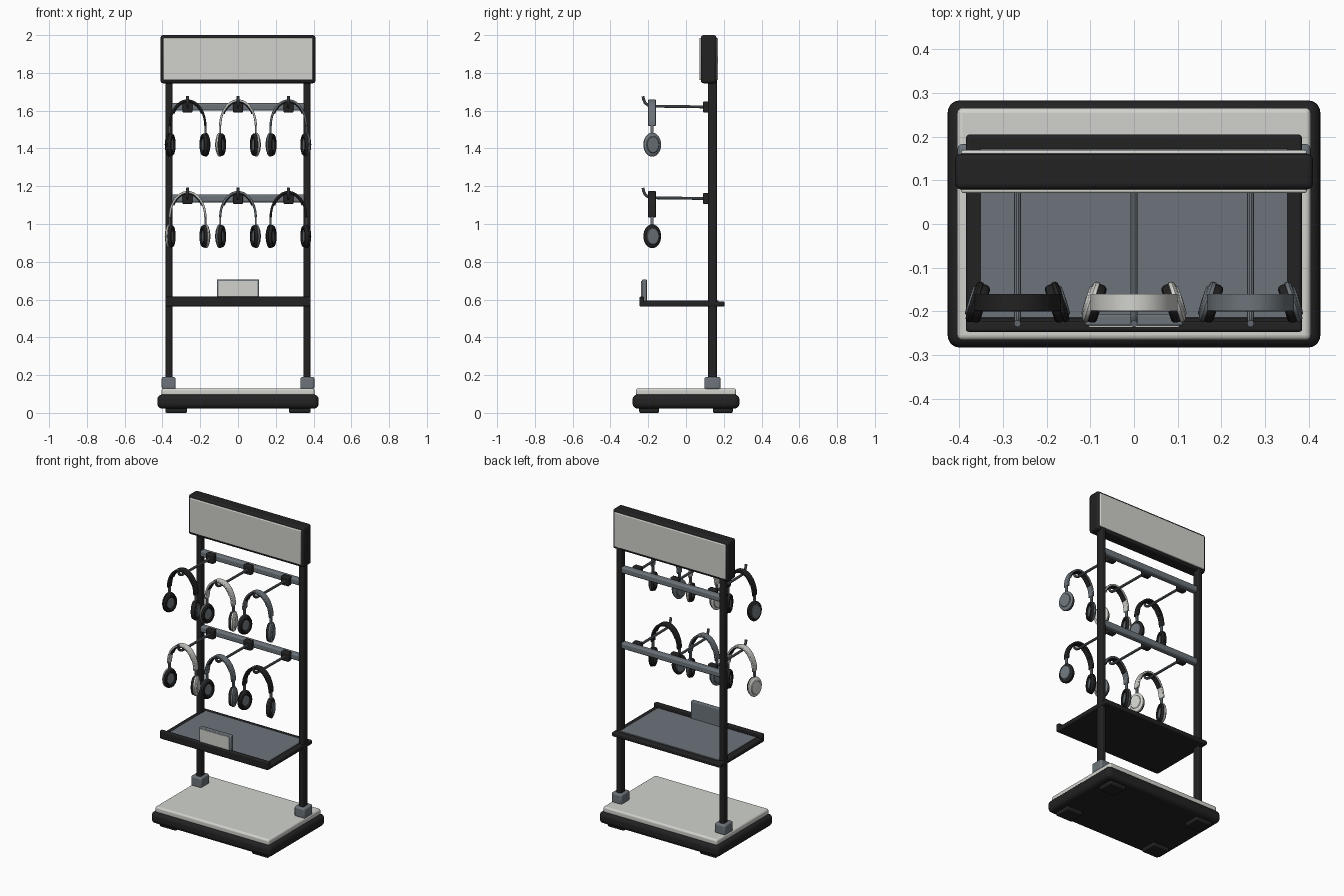
import bpy, bmesh, math
from mathutils import Matrix, Vector

if "Cube" in bpy.data.objects:
    bpy.data.objects.remove(bpy.data.objects["Cube"], do_unlink=True)


def material(name, color):
    m = bpy.data.materials.new(name)
    m.use_nodes = True
    m.diffuse_color = (*color, 1)
    bsdf = m.node_tree.nodes["Principled BSDF"]
    bsdf.inputs["Base Color"].default_value = (*color, 1)
    bsdf.inputs["Roughness"].default_value = 0.6
    return m


BLACK = material("black", (0.016, 0.016, 0.017))
GRAY = material("slate gray", (0.15, 0.175, 0.195))
LIGHT = material("warm light gray", (0.64, 0.65, 0.61))
parts = []


def finish(name, bm, mats, bevel=0, segments=3):
    bmesh.ops.recalc_face_normals(bm, faces=bm.faces)
    mesh = bpy.data.meshes.new(name)
    bm.to_mesh(mesh)
    bm.free()
    for m in mats:
        mesh.materials.append(m)
    ob = bpy.data.objects.new(name, mesh)
    bpy.context.collection.objects.link(ob)
    if bevel:
        mod = ob.modifiers.new("rounded edges", "BEVEL")
        mod.width, mod.segments = bevel, segments
    parts.append(ob)
    return ob


def box(name, x, y, z, mat, bevel=0.004, segments=3):
    """Rounded box from (min, max) ranges."""
    bm = bmesh.new()
    bmesh.ops.create_cube(bm, size=1)
    for v in bm.verts:
        v.co = [(a + b) / 2 + c * (b - a) for c, (a, b) in zip(v.co, (x, y, z))]
    return finish(name, bm, [mat], bevel, segments)


def around(c, half):
    return (c - half, c + half)


def headband(name, x, z, offset, thick, width, start, mat):
    """Arched strap swept along half an ellipse."""
    bm = bmesh.new()
    rings = []
    steps = 28
    for i in range(steps + 1):
        a = math.radians(start + (180 - 2 * start) * i / steps)
        ring = []
        for r, s in ((0, -1), (0, 1), (-thick, 1), (-thick, -1)):
            ring.append(bm.verts.new((x + (0.1 + offset + r) * math.cos(a),
                                      CUP_Y + s * width / 2,
                                      z + (0.14 + offset + r) * math.sin(a))))
        rings.append(ring)
    for a, b in zip(rings, rings[1:]):
        for k in range(4):
            bm.faces.new((a[k], a[k - 1], b[k - 1], b[k]))
    bm.faces.new(rings[0])
    bm.faces.new(rings[-1])
    return finish(name, bm, [mat], 0.003, 2)


# Ear cup outline: axial position, radius factor, material slot up to next ring
CUP = [(-.011, 0.02, 1), (-.011, .55, 0), (-.018, .64, 0), (-.020, .75, 0),
       (-.017, .88, 0), (-.010, .94, 0), (-.001, .94, 2), (0, 1, 2),
       (.008, 1, 2), (.013, .9, 2), (.015, .72, 3), (.019, .66, 3), (.020, 0.02, 3)]


def ear_cup(name, x, z, side, shell, cap):
    bm = bmesh.new()
    n = 28
    turn = Matrix.Rotation(math.radians(18 * side), 3, "Z")
    rings = []
    for t, r, _ in CUP:
        ring = []
        for k in range(n):
            a = math.tau * k / n
            p = turn @ Vector((t * side, .048 * r * math.cos(a), .063 * r * math.sin(a)))
            ring.append(bm.verts.new(p + Vector((x, CUP_Y, z))))
        rings.append(ring)
    for (a, b), row in zip(zip(rings, rings[1:]), CUP):
        for k in range(n):
            bm.faces.new((a[k], a[k - 1], b[k - 1], b[k])).material_index = row[2]
    bm.faces.new(rings[0]).material_index = 1
    bm.faces.new(rings[-1]).material_index = 3
    return finish(name, bm, [BLACK, GRAY, shell, cap])


def hook(name, x, z):
    curve = bpy.data.curves.new(name, "CURVE")
    curve.dimensions = "3D"
    curve.bevel_depth = 0.008
    curve.bevel_resolution = 3
    curve.use_fill_caps = True
    path = [(.1, 0), (-.185, .004), (-.203, .010), (-.217, .022), (-.224, .038), (-.228, .056)]
    spline = curve.splines.new("POLY")
    spline.points.add(len(path) - 1)
    for point, (y, h) in zip(spline.points, path):
        point.co = (x, y, z + h, 1)
    curve.materials.append(GRAY)
    ob = bpy.data.objects.new(name, curve)
    bpy.context.collection.objects.link(ob)
    bpy.ops.object.select_all(action="DESELECT")
    ob.select_set(True)
    bpy.context.view_layer.objects.active = ob
    bpy.ops.object.convert(target="MESH")
    parts.append(bpy.context.view_layer.objects.active)


CUP_Y = -0.18
POST_X, POST_Y = 0.365, 0.14

# Base with deck and feet
box("base", (-.427, .427), (-.283, .283), (.022, .098), BLACK, .028, 5)
box("base_deck", (-.405, .405), (-.266, .266), (.09, .13), LIGHT, .012, 4)
for sx, side in ((-1, "right"), (1, "left")):
    for sy, end in ((-1, "front"), (1, "back")):
        box(f"{end}_{side}_foot", around(sx * .327, .058), around(sy * .195, .053),
            (0, .04), BLACK, .008)
    # Upright posts and their sockets
    box(f"{side}_post", around(sx * POST_X, .0175), around(POST_Y, .024), (.12, 1.77), BLACK, .01, 4)
    box(f"{side}_post_socket", around(sx * .367, .037), around(POST_Y, .043), (.125, .19), GRAY, .01)

# Sign
box("sign_frame", (-.41, .41), (.079, .161), (1.745, 2), BLACK, .014, 4)
box("front_sign_panel", (-.396, .396), (.071, .09), (1.762, 1.985), LIGHT, .005)
box("back_sign_panel", (-.396, .396), (.15, .169), (1.762, 1.985), LIGHT, .005)

# Shelf with mat, front lip and card
box("shelf", (-.385, .385), (-.245, .205), (.562, .59), BLACK, .008)
box("shelf_mat", (-.352, .352), (-.215, .172), (.586, .595), GRAY, .002)
box("shelf_front_lip", (-.385, .385), (-.247, -.222), (.565, .615), BLACK, .006)
box("card_holder", (-.112, .112), (-.233, -.207), (.59, .706), GRAY, .005)
box("card_face", (-.104, .104), (-.237, -.23), (.605, .699), LIGHT, .002)

# Display rows: rail, hooks and headphones
rows = (("upper", 1.62, (BLACK, LIGHT, GRAY)), ("lower", 1.135, (LIGHT, GRAY, BLACK)))
for row, z, colors in rows:
    box(f"{row}_rail", (-.355, .355), (.118, .158), around(z, .02), GRAY, .01, 4)
    for x, spot, color in zip((-.267, 0, .267), ("right", "middle", "left"), colors):
        tag = f"{row}_{spot}"
        cap = LIGHT if color is LIGHT else GRAY
        box(f"{tag}_hook_mount", around(x, .027), (.09, .125), around(z, .029), BLACK, .006)
        hook(f"{tag}_hook", x, z)
        headband(f"{tag}_headband", x, z - .1, 0, .012, .04, 0, color)
        headband(f"{tag}_headband_pad", x, z - .1, -.011, .007, .034, 30, BLACK)
        for s, end in ((-1, "right"), (1, "left")):
            box(f"{tag}_{end}_arm", around(x + s * .094, .005), around(CUP_Y, .009),
                (z - .16, z - .09), GRAY, .003)
            ear_cup(f"{tag}_{end}_ear_cup", x + s * .093, z - .2, s, color, cap)

# Smooth shading with sharp edges kept
bpy.ops.object.select_all(action="DESELECT")
for ob in parts:
    ob.select_set(True)
bpy.context.view_layer.objects.active = parts[0]
bpy.ops.object.shade_smooth_by_angle(angle=math.radians(35))
